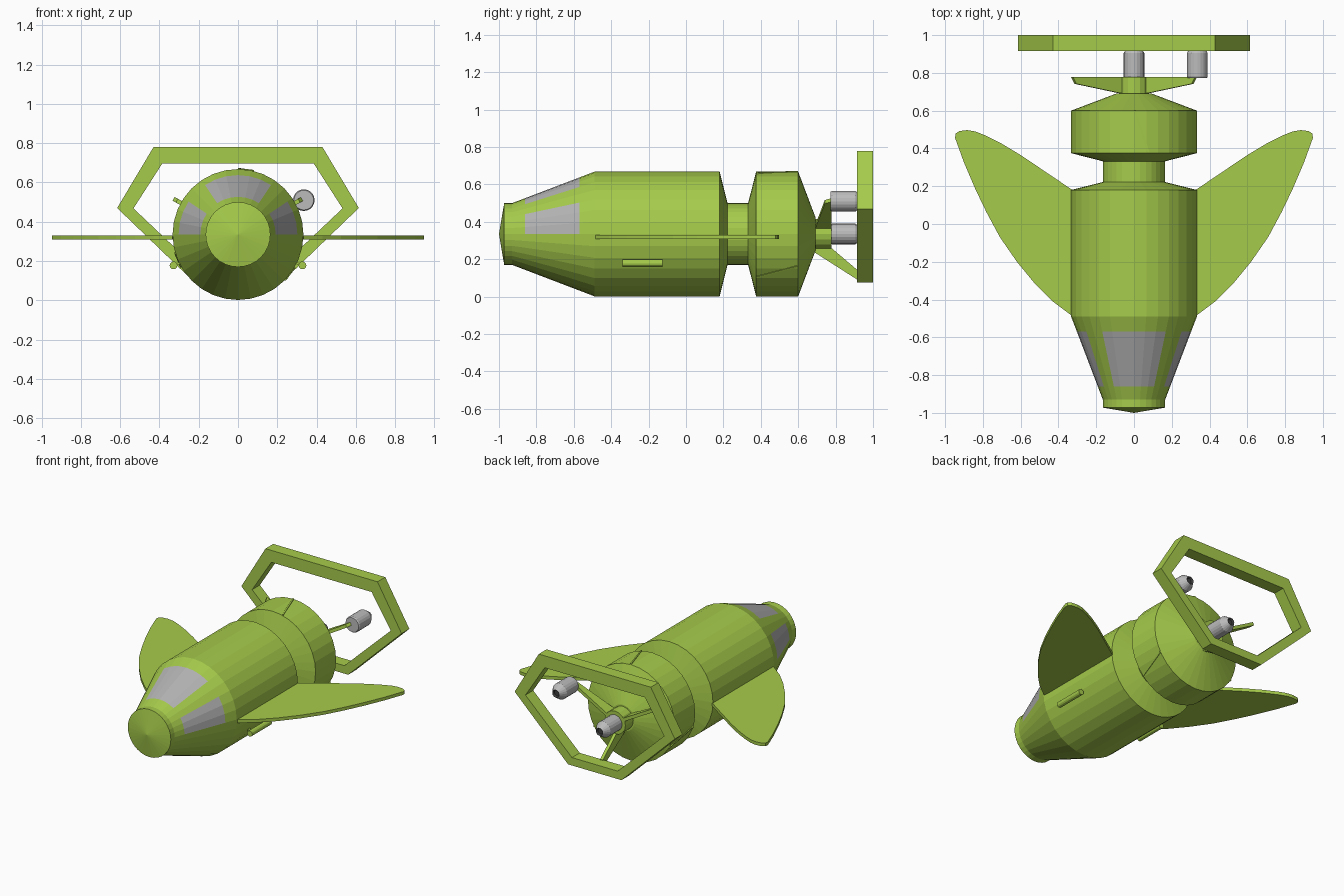
import bpy, bmesh, math
from mathutils import Vector

if "Cube" in bpy.data.objects:
    bpy.data.objects.remove(bpy.data.objects["Cube"])

AXIS = 0.335          # height of the long axis
R = 0.333             # hull radius


def material(name, rgb):
    m = bpy.data.materials.new(name)
    m.diffuse_color = (*rgb, 1)
    m.use_nodes = True
    m.node_tree.nodes["Principled BSDF"].inputs["Base Color"].default_value = m.diffuse_color
    return m


GREEN = material("green_paint", (0.38, 0.60, 0.07))
GREY = material("grey_glass", (0.45, 0.45, 0.45))
METAL = material("grey_metal", (0.5, 0.5, 0.5))
DARK = material("dark_nozzle", (0.05, 0.05, 0.05))


def finish(name, bm, *mats):
    bmesh.ops.recalc_face_normals(bm, faces=bm.faces)
    me = bpy.data.meshes.new(name)
    bm.to_mesh(me)
    bm.free()
    for m in mats:
        me.materials.append(m)
    ob = bpy.data.objects.new(name, me)
    bpy.context.collection.objects.link(ob)
    return ob


def lathe(name, profile, mats, x=0, z=AXIS, sides=32, paint=None):
    """Turn (y, radius) pairs round a line parallel to y; angle 0 is up."""
    bm = bmesh.new()
    rings = []
    for y, r in profile:
        n = sides if r > 0 else 1
        rings.append([bm.verts.new((x + r * math.sin(2 * math.pi * i / sides), y,
                                    z + r * math.cos(2 * math.pi * i / sides))) for i in range(n)])
    for band, (a, b) in enumerate(zip(rings, rings[1:])):
        for i in range(sides):
            quad = [a[i % len(a)], a[(i + 1) % len(a)], b[(i + 1) % len(b)], b[i % len(b)]]
            f = bm.faces.new(list(dict.fromkeys(quad)))
            if paint:
                f.material_index = paint(band, i)
    return finish(name, bm, *mats)


def plate(name, points, depth, mat=GREEN):
    """Extrude a flat outline by the depth vector, centred on the outline."""
    bm = bmesh.new()
    d = Vector(depth)
    f = bm.faces.new([bm.verts.new(Vector(p) - d / 2) for p in points])
    ext = bmesh.ops.extrude_face_region(bm, geom=[f])
    bmesh.ops.translate(bm, vec=d, verts=[v for v in ext["geom"] if isinstance(v, bmesh.types.BMVert)])
    return finish(name, bm, mat)


# Hull with three window panels on the nose cone
def r_nose(y):
    return 0.165 + (y + 0.93) / 0.44 * (R - 0.165)


WINDOWS = {29, 30, 31, 0, 1, 2, 5, 6, 7, 24, 25, 26}
lathe("hull", [(-1, 0), (-0.972, 0.165), (-0.93, 0.165), (-0.86, r_nose(-0.86)),
               (-0.57, r_nose(-0.57)), (-0.49, R), (0.18, R), (0.222, 0.165), (0.222, 0)],
      [GREEN, GREY], paint=lambda band, i: int(band == 3 and i in WINDOWS))

# Neck, rear drum and hub
lathe("neck", [(0.2, 0), (0.2, 0.165), (0.35, 0.165), (0.35, 0)], [GREEN])
lathe("rear_drum", [(0.332, 0), (0.332, 0.165), (0.375, R), (0.6, R), (0.692, 0.09), (0.692, 0)], [GREEN])
lathe("rear_hub", [(0.68, 0), (0.68, 0.08), (0.778, 0.08), (0.778, 0)], [GREEN], sides=16)

# Slanted seams on the drum, a third of a turn apart
for k in range(3):
    a = 2 * math.pi * k / 3

    def on_drum(turn, y, r=R + 0.001):
        return (r * math.sin(a + turn), y, AXIS + r * math.cos(a + turn))
    plate("drum_seam", [on_drum(0.0, 0.6), on_drum(0.03, 0.6), on_drum(0.25, 0.378), on_drum(0.22, 0.378)],
          (0.008 * math.sin(a), 0, 0.008 * math.cos(a)))

for s in (-1, 1):
    # Wings
    outline = [(0.30, -0.52), (0.333, -0.483), (0.43, -0.41), (0.524, -0.317), (0.62, -0.2), (0.71, -0.07),
               (0.78, 0.06), (0.84, 0.185), (0.9, 0.325), (0.947, 0.455), (0.945, 0.478), (0.925, 0.492),
               (0.884, 0.497), (0.84, 0.49), (0.79, 0.47), (0.7, 0.425), (0.6, 0.365), (0.333, 0.185), (0.29, 0.155)]
    plate("wing", [(s * x, y, 0.32) for x, y in outline if x > 0.3 or y > 0], (0, 0, 0.022))
    # Side skids with brackets
    lathe("side_skid", [(-0.34, 0), (-0.34, 0.02), (-0.125, 0.02), (-0.125, 0)], [GREEN],
          x=s * 0.328, z=0.178, sides=12)
    for y in (-0.31, -0.155):
        plate("skid_bracket", [(s * 0.27, y - 0.01, 0.2), (s * 0.328, y - 0.01, 0.178),
                               (s * 0.328, y + 0.01, 0.178), (s * 0.27, y + 0.01, 0.2)], (0, 0, 0.012))


# Three struts spreading from the hub; the lower one carries the frame
def strut(name, angle, outline):
    c, q = math.cos(angle), math.sin(angle)
    plate(name, [(r * c, y, AXIS + r * q) for r, y in outline], (-0.022 * q, 0, 0.022 * c))


upper = [(0.06, 0.69), (0.1, 0.695), (0.355, 0.742), (0.375, 0.778), (0.06, 0.778)]
strut("upper_strut_right", math.radians(29), upper)
strut("upper_strut_left", math.radians(151), upper)
strut("lower_strut", math.radians(-90), [(0.07, 0.69), (0.1, 0.69), (0.25, 0.925), (0.2, 0.925), (0.07, 0.772)])

# Thrusters: one on the axis, one on the right strut
for x, z in ((0, AXIS), (0.335, 0.51)):
    lathe("thruster", [(0.772, 0), (0.772, 0.05), (0.78, 0.055), (0.905, 0.055), (0.95, 0.026), (0.935, 0.02), (0.935, 0)],
          [METAL, DARK], x=x, z=z, sides=20, paint=lambda band, i: int(band >= 4))

# Six-sided rear frame
outer = [(0.43, 0.78), (0.615, 0.47), (0.205, 0.075)]
inner = [(0.385, 0.697), (0.532, 0.468), (0.175, 0.13)]
bm = bmesh.new()
loops = []
for half, y in ((outer, 0.915), (outer, 1.0), (inner, 1.0), (inner, 0.915)):
    ring = half + [(-x, z) for x, z in reversed(half)]
    loops.append([bm.verts.new((x, y, z)) for x, z in ring])
for j in range(4):
    a, b = loops[j], loops[(j + 1) % 4]
    for i in range(6):
        k = (i + 1) % 6
        bm.faces.new((a[i], a[k], b[k], b[i]))
finish("rear_frame", bm, GREEN)
